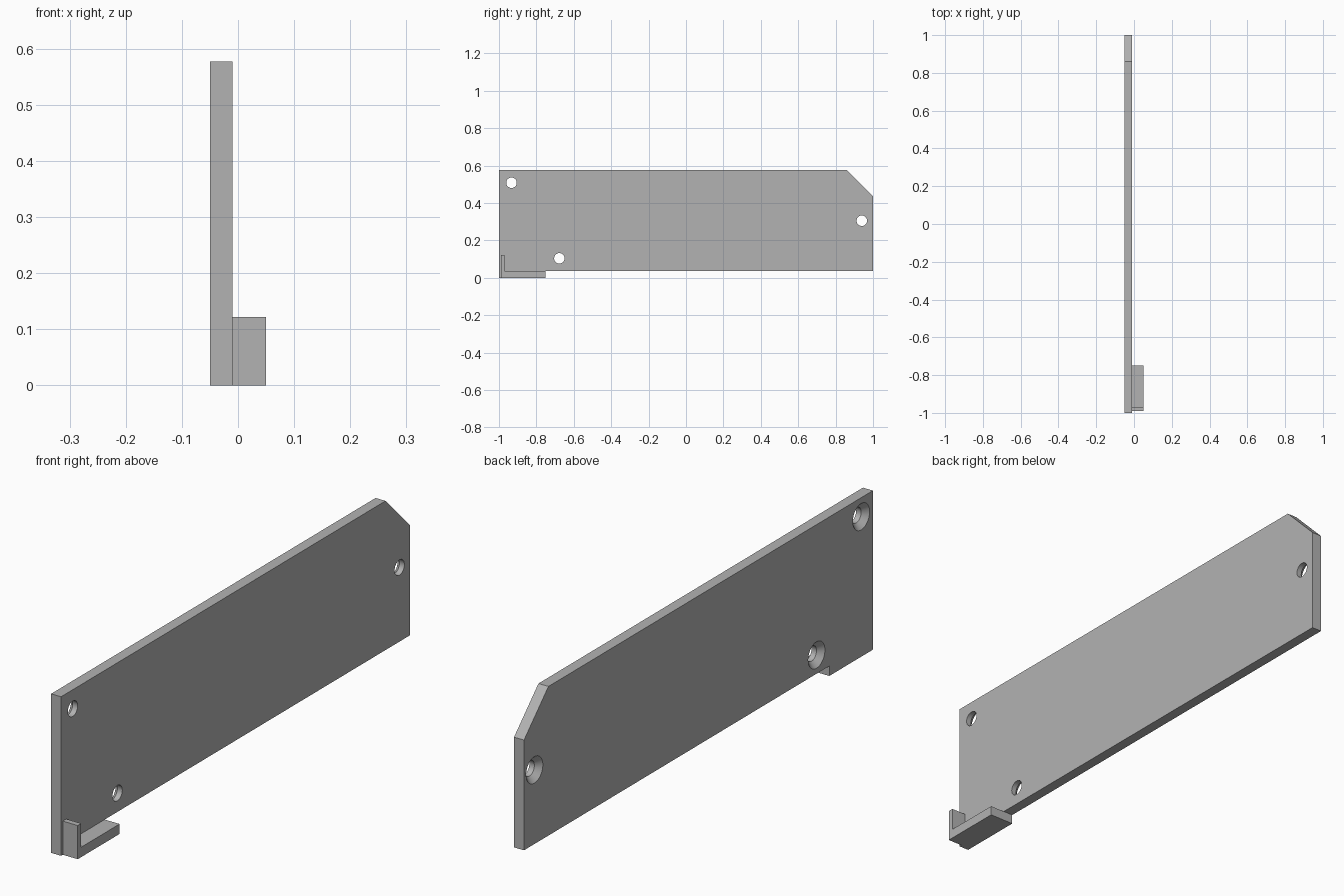
import bpy
import bmesh
import math

cube = bpy.data.objects.get("Cube")
if cube:
    bpy.data.objects.remove(cube, do_unlink=True)

# Single grey material
grey = bpy.data.materials.new("plain grey")
grey.use_nodes = True
grey.diffuse_color = (0.45, 0.45, 0.45, 1)
grey.node_tree.nodes["Principled BSDF"].inputs["Base Color"].default_value = (0.45, 0.45, 0.45, 1)


def make_object(name, bm):
    bmesh.ops.recalc_face_normals(bm, faces=bm.faces)
    mesh = bpy.data.meshes.new(name)
    bm.to_mesh(mesh)
    bm.free()
    mesh.materials.append(grey)
    obj = bpy.data.objects.new(name, mesh)
    bpy.context.collection.objects.link(obj)
    return obj


def extruded(name, outline, x0, x1):
    """Extrude a (y, z) outline along x."""
    bm = bmesh.new()
    face = bm.faces.new([bm.verts.new((x0, y, z)) for y, z in outline])
    result = bmesh.ops.extrude_face_region(bm, geom=[face])
    moved = [g for g in result["geom"] if isinstance(g, bmesh.types.BMVert)]
    bmesh.ops.translate(bm, verts=moved, vec=(x1 - x0, 0, 0))
    return make_object(name, bm)


def screw_cutter(name, y, z, sides=40):
    """Countersunk screw hole: a cone running into a straight bore."""
    bm = bmesh.new()
    rings = []
    for x, r in ((-0.06, 0.058), (-0.03, 0.028), (0.01, 0.028)):
        angles = [math.tau * i / sides for i in range(sides)]
        rings.append([bm.verts.new((x, y + r * math.cos(a), z + r * math.sin(a))) for a in angles])
    for a, b in zip(rings, rings[1:]):
        for i in range(sides):
            j = (i + 1) % sides
            bm.faces.new((a[i], a[j], b[j], b[i]))
    bm.faces.new(rings[0])
    bm.faces.new(rings[-1])
    cutter = make_object(name, bm)
    cutter.hide_render = True
    return cutter


# Main plate with a clipped upper corner and a short foot at the front
plate = extruded("side_plate", [
    (-1, 0), (-0.75, 0), (-0.75, 0.036), (1, 0.036),
    (1, 0.436), (0.86, 0.577), (-1, 0.577)], -0.05, -0.01)

# L-shaped hook: shelf with an upturned lip
hook = extruded("hook_bracket", [
    (-0.99, 0), (-0.75, 0), (-0.75, 0.036),
    (-0.97, 0.036), (-0.97, 0.122), (-0.99, 0.122)], -0.01, 0.05)

# Countersunk screw holes
cutters = []
for y, z in ((-0.933, 0.508), (-0.677, 0.104), (0.94, 0.305)):
    cutter = screw_cutter("screw_hole_cutter", y, z)
    cutters.append(cutter)
    mod = plate.modifiers.new("screw_hole", 'BOOLEAN')
    mod.operation = 'DIFFERENCE'
    mod.solver = 'EXACT'
    mod.object = cutter

# Apply the cuts and drop the cutters
bpy.ops.object.select_all(action='DESELECT')
bpy.context.view_layer.objects.active = plate
plate.select_set(True)
for mod in list(plate.modifiers):
    bpy.ops.object.modifier_apply(modifier=mod.name)
for cutter in cutters:
    bpy.data.objects.remove(cutter, do_unlink=True)
bpy.ops.object.shade_smooth_by_angle(angle=math.radians(30))
